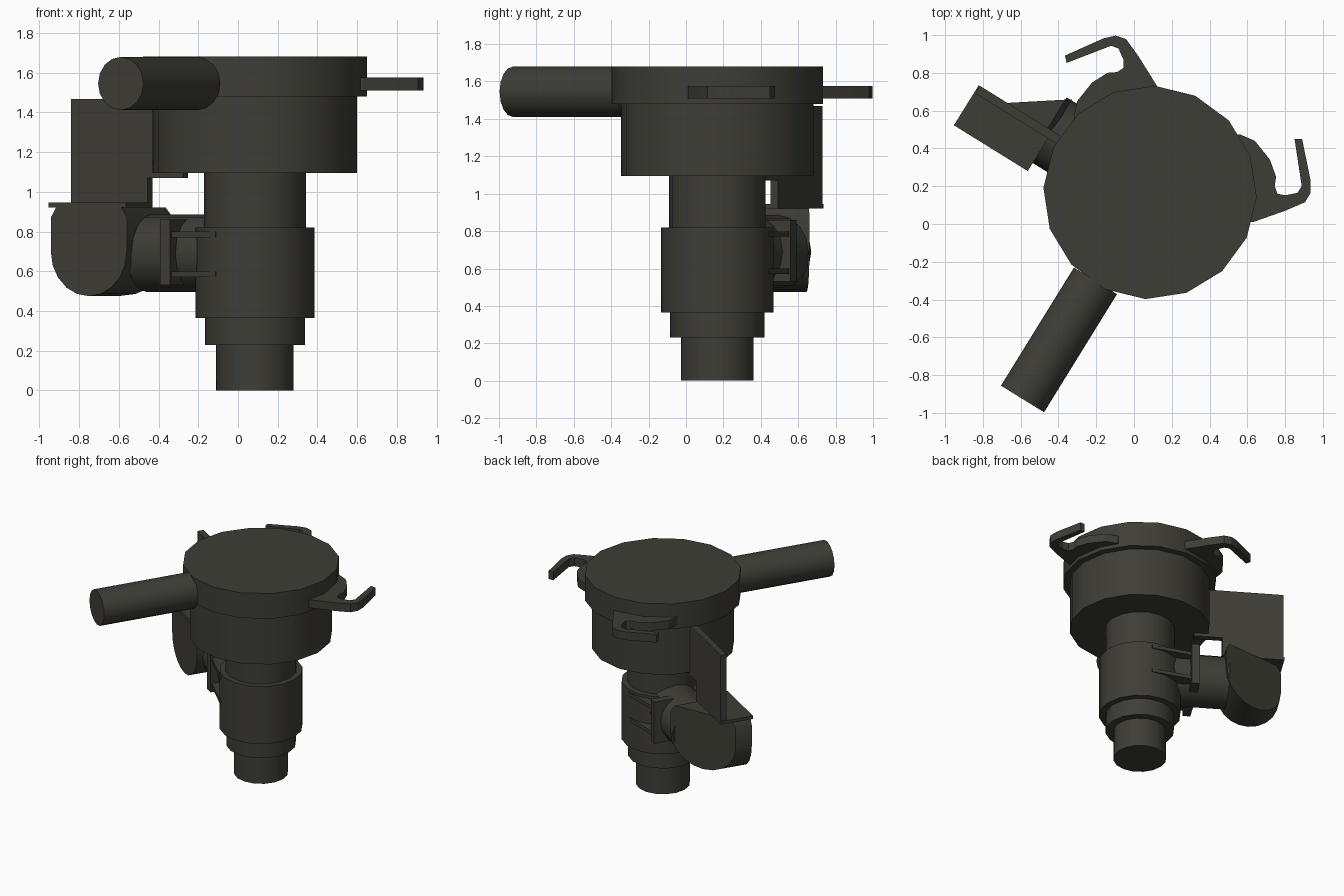
import bpy, bmesh, math
from mathutils import Vector

if "Cube" in bpy.data.objects:
    bpy.data.objects.remove(bpy.data.objects["Cube"])

CX, CY = 0.085, 0.167            # main axis of the column
ARM = math.radians(148.2)        # direction of the side arm
HANDLE = math.radians(238.3)     # direction of the handle

mat = bpy.data.materials.new("dark olive grey")
mat.diffuse_color = (0.048, 0.047, 0.037, 1)
mat.use_nodes = True
mat.node_tree.nodes["Principled BSDF"].inputs["Base Color"].default_value = mat.diffuse_color


def loft(name, ring_a, ring_b, smooth=False):
    """Solid between two matching rings of points."""
    bm = bmesh.new()
    a = [bm.verts.new(p) for p in ring_a]
    b = [bm.verts.new(p) for p in ring_b]
    n = len(a)
    bm.faces.new(a)
    bm.faces.new(b[::-1])
    for i in range(n):
        j = (i + 1) % n
        bm.faces.new((a[i], b[i], b[j], a[j]))
    bmesh.ops.recalc_face_normals(bm, faces=bm.faces)
    me = bpy.data.meshes.new(name)
    bm.to_mesh(me)
    bm.free()
    me.materials.append(mat)
    ob = bpy.data.objects.new(name, me)
    bpy.context.collection.objects.link(ob)
    if smooth:
        bpy.ops.object.select_all(action='DESELECT')
        ob.select_set(True)
        bpy.context.view_layer.objects.active = ob
        bpy.ops.object.shade_smooth_by_angle(angle=math.radians(35))
    return ob


def local(ang, a, p, z):
    """Point at distance a along a radial direction, p sideways, height z."""
    c, s = math.cos(ang), math.sin(ang)
    return Vector((CX + a * c + p * s, CY + a * s - p * c, z))


def circle(r, n=16, off=0.0):
    return [(r * math.cos(math.tau * i / n + off), r * math.sin(math.tau * i / n + off))
            for i in range(n)]


def radial_tube(name, ang, a0, a1, r, z):
    ring = circle(r)
    loft(name, [local(ang, a0, x, z + y) for x, y in ring],
         [local(ang, a1, x, z + y) for x, y in ring], True)


def slab(name, outline, z0, z1):
    """Horizontal plate from an outline in arm coordinates."""
    return loft(name, [local(ARM, a, p, z0) for a, p in outline],
                [local(ARM, a, p, z1) for a, p in outline])


# Stepped column and top drum
for name, r, z0, z1 in [("base_spigot", 0.195, 0, 0.23), ("lower_collar", 0.252, 0.23, 0.365),
                        ("main_body", 0.30, 0.365, 0.82), ("neck", 0.257, 0.82, 1.095),
                        ("drum", 0.515, 1.095, 1.48), ("drum_cap", 0.565, 1.48, 1.68)]:
    ring = circle(r, 16, math.radians(-2.5))
    loft(name, [(CX + x, CY + y, z0) for x, y in ring],
         [(CX + x, CY + y, z1) for x, y in ring], True)

# Handle
radial_tube("handle", HANDLE, 0.55, 1.285, 0.134, 1.545)

# Two hooks, the second turned around the drum
HOOK = [(0.50, 0.47), (0.56, 0.475), (0.64, 0.44), (0.72, 0.34), (0.752, 0.25), (0.745, 0.20),
        (0.76, 0.16), (0.80, 0.152), (0.865, 0.165), (0.888, 0.20), (0.85, 0.45), (0.89, 0.45),
        (0.935, 0.23), (0.935, 0.165), (0.905, 0.115), (0.80, 0.07), (0.63, 0.01), (0.50, 0.01)]
for name, turn in (("right_hook", 0), ("back_hook", math.radians(102.5))):
    c, s = math.cos(turn), math.sin(turn)
    pts = [(CX + (x - CX) * c - (y - CY) * s, CY + (x - CX) * s + (y - CY) * c) for x, y in HOOK]
    loft(name, [(x, y, 1.51) for x, y in pts], [(x, y, 1.575) for x, y in pts])

# Side tube with clamp ribs and flange
radial_tube("side_tube", ARM, 0.20, 0.64, 0.195, 0.69)
for i, z in enumerate((0.585, 0.785)):
    slab(f"clamp_rib_{i + 1}", [(0.05, -0.297), (0.37, -0.23), (0.37, 0.23), (0.05, 0.297)],
         z - 0.014, z + 0.014)
slab("clamp_flange", [(0.35, -0.245), (0.41, -0.245), (0.41, 0.245), (0.35, 0.245)], 0.53, 0.86)

# Mitred elbow: flat top, round bottom
prof = [(0.61, 0.87), (0.64, 0.92), (1.03, 0.92), (1.06, 0.87)]
prof += [(0.835 + 0.225 * math.cos(t), 0.70 + 0.225 * math.sin(t))
         for t in (-math.pi * k / 10 for k in range(11))]
loft("elbow", [local(ARM, a, -0.24, z) for a, z in prof],
     [local(ARM, a, 0.2 - 0.7 * (a - 0.613), z) for a, z in prof], True)

# Elbow cover plate and upright bracket up to the drum
slab("cover_plate", [(0.61, -0.245), (1.07, -0.245), (1.07, 0.005), (0.61, 0.005)], 0.92, 0.945)
web = [(0.61, 0.93), (1.062, 0.93), (1.062, 1.468), (0.40, 1.468), (0.40, 1.07), (0.61, 1.07)]
loft("upright_bracket", [local(ARM, a, -0.042, z) for a, z in web],
     [local(ARM, a, 0.005, z) for a, z in web])
